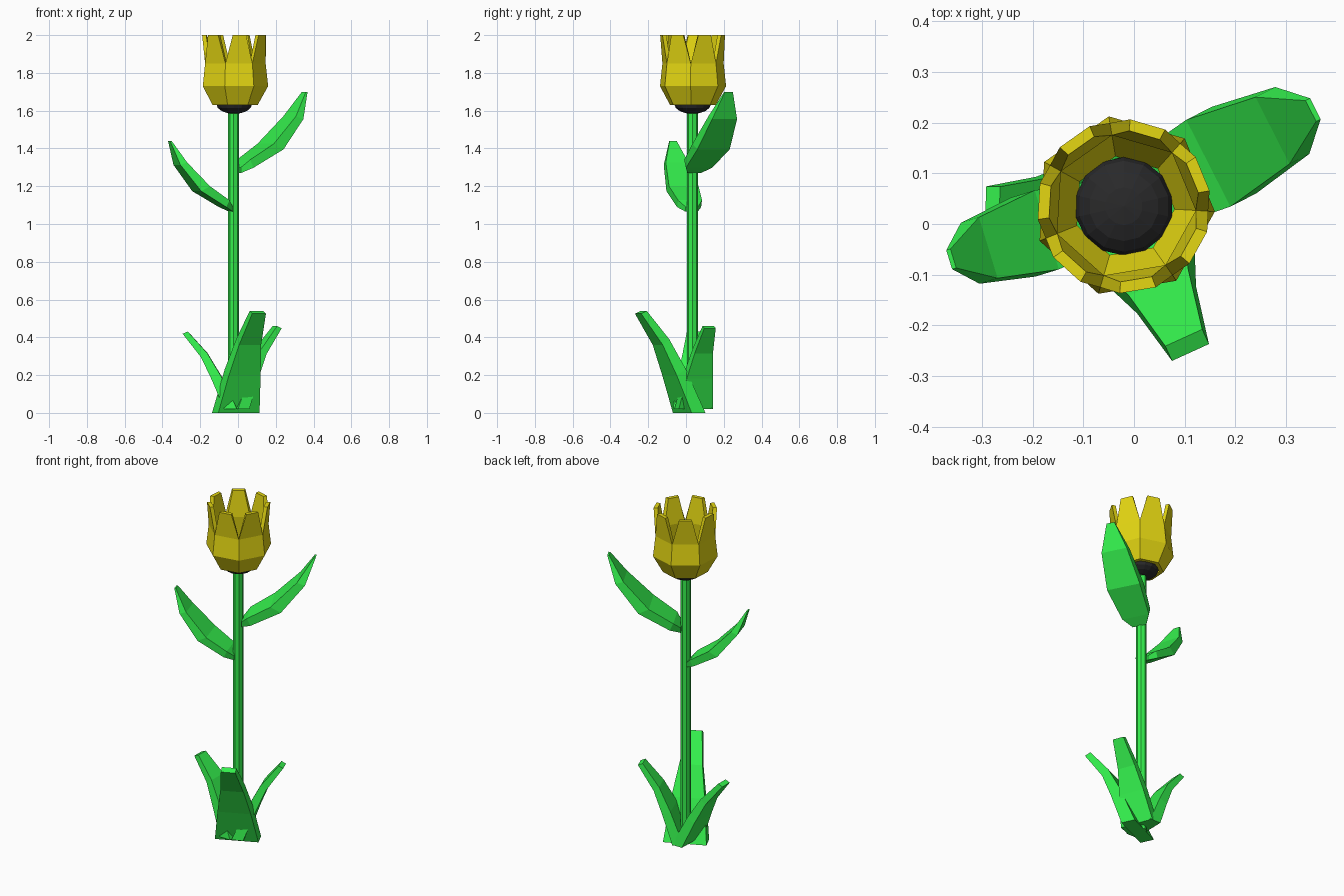
import bpy, bmesh
from math import sin, cos, tan, pi, radians
from mathutils import Vector

if "Cube" in bpy.data.objects:
    bpy.data.objects.remove(bpy.data.objects["Cube"])

CX, CY = -0.02, 0.035  # flower axis


def material(name, rgb):
    m = bpy.data.materials.new(name)
    m.diffuse_color = (*rgb, 1)
    m.use_nodes = True
    m.node_tree.nodes["Principled BSDF"].inputs["Base Color"].default_value = m.diffuse_color
    return m


green = material("leaf_green", (0.035, 0.88, 0.075))
yellow = material("petal_yellow", (0.78, 0.68, 0.006))
dark = material("dark_centre", (0.022, 0.022, 0.023))


def loft(name, rings, mat):
    """Closed solid through rings of equal point count."""
    bm = bmesh.new()
    vs = [[bm.verts.new(p) for p in r] for r in rings]
    n = len(vs[0])
    for a, b in zip(vs, vs[1:]):
        for i in range(n):
            j = (i + 1) % n
            bm.faces.new((a[i], a[j], b[j], b[i]))
    bm.faces.new(vs[0][::-1])
    bm.faces.new(vs[-1])
    bmesh.ops.recalc_face_normals(bm, faces=bm.faces)
    me = bpy.data.meshes.new(name)
    bm.to_mesh(me)
    bm.free()
    me.materials.append(mat)
    ob = bpy.data.objects.new(name, me)
    bpy.context.collection.objects.link(ob)
    return ob


def polar(az, d, w, z):
    """Point at distance d along azimuth az, w sideways, height z."""
    return Vector((CX + d * cos(az) - w * sin(az),
                   CY + d * sin(az) + w * cos(az), z))


def leaf(name, az, z0, sections, sd=1.0, sz=1.0):
    """Section: outer distance, outer height, inner distance, inner height, half width."""
    az = radians(az)
    rings = []
    for do, zo, di, zi, w in sections:
        w *= sd
        rings.append([polar(az, do * sd, -w, z0 + zo * sz),
                      polar(az, do * sd, w, z0 + zo * sz),
                      polar(az, di * sd, w, z0 + zi * sz),
                      polar(az, di * sd, -w, z0 + zi * sz)])
    loft(name, rings, green)


# Stem
bpy.ops.mesh.primitive_cylinder_add(vertices=8, radius=0.029, depth=1.6,
                                    location=(CX - 0.003, CY, 0.8))
stem = bpy.context.object
stem.name = "stem"
stem.data.materials.append(green)

# Dark flower centre
bpy.ops.mesh.primitive_uv_sphere_add(segments=14, ring_count=8, radius=1,
                                     location=(CX, CY, 1.635))
centre = bpy.context.object
centre.name = "flower_centre"
centre.scale = (0.097, 0.097, 0.052)
centre.data.materials.append(dark)

# Seven flat-panelled petals: face radius, half width, height
half = tan(pi / 7)
rows = [(0.112, 0.112 * half, 1.63), (0.162, 0.162 * half, 1.73),
        (0.150, 0.150 * half, 1.85), (0.168, 0.036, 2.0)]
for k in range(7):
    az = radians(-80.5) + k * 2 * pi / 7
    rings = []
    for r, w, z in rows:
        ri = r - 0.022
        wi = w * ri / r
        rings.append([polar(az, r, -w, z), polar(az, r, w, z),
                      polar(az, ri, wi, z), polar(az, ri, -wi, z)])
    loft(f"petal_{k + 1}", rings, yellow)

# Broad leaves on the stem
broad = [(0.02, 0.00, 0.02, 0.03, 0.04),
         (0.075, 0.028, 0.055, 0.07, 0.078),
         (0.244, 0.125, 0.187, 0.155, 0.096),
         (0.373, 0.285, 0.329, 0.30, 0.074),
         (0.424, 0.43, 0.414, 0.43, 0.023)]
leaf("upper_leaf_right", 27, 1.27, broad)
leaf("upper_leaf_left", 197, 1.065, broad, 0.85, 0.87)

# Blade leaves at the ground
blade = [(0.06, 0.00, -0.02, 0.00, 0.12),
         (0.135, 0.20, 0.08, 0.23, 0.092),
         (0.203, 0.36, 0.165, 0.39, 0.064),
         (0.317, 0.525, 0.285, 0.54, 0.040)]
leaf("ground_leaf_front", -65.5, 0.0, blade)
leaf("ground_leaf_right", 21, 0.02, blade, 0.81, 0.815)
leaf("ground_leaf_left", 179, 0.02, blade, 0.86, 0.76)
